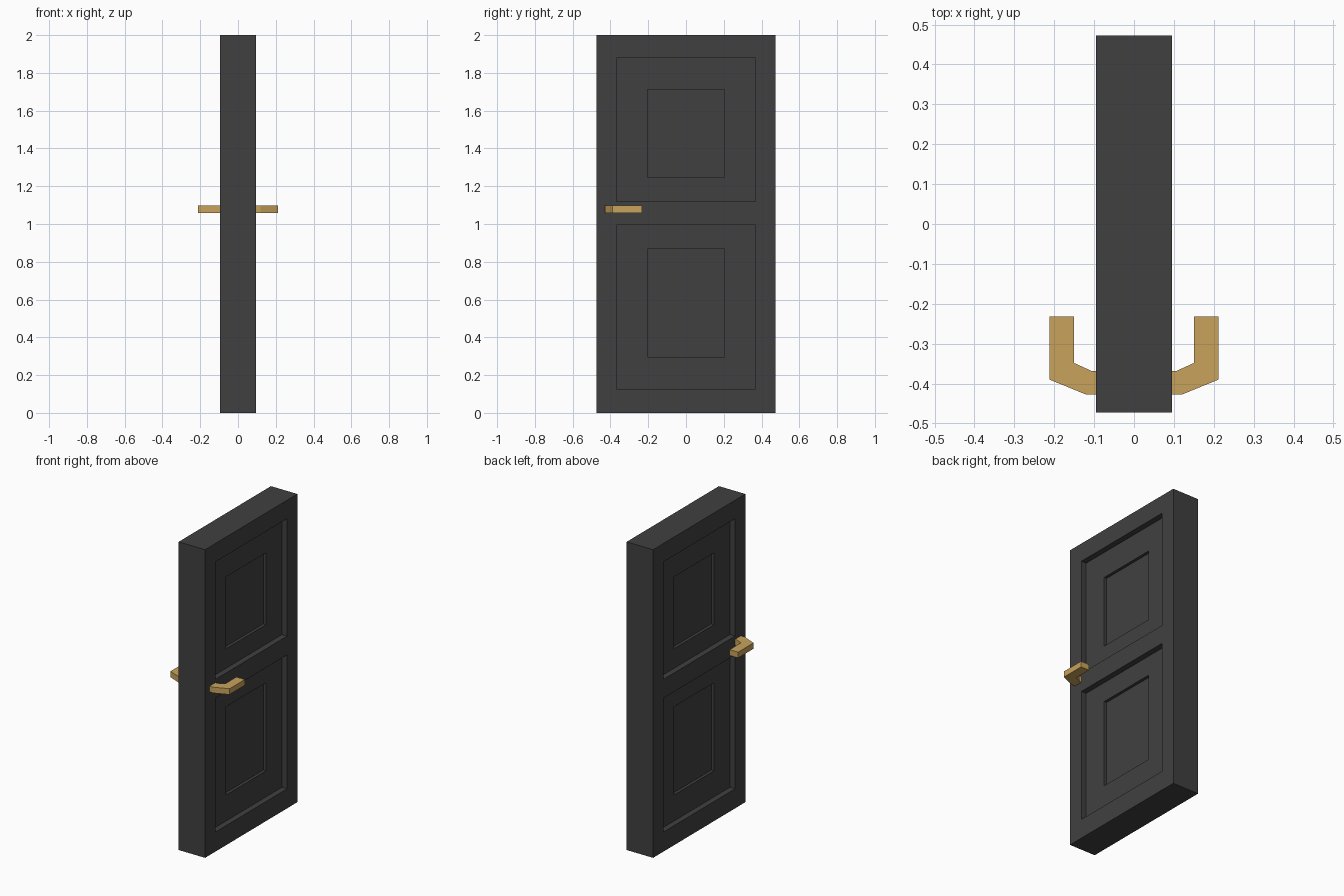
import bpy, bmesh
from mathutils import Matrix, Vector

if "Cube" in bpy.data.objects:
    bpy.data.objects.remove(bpy.data.objects["Cube"])


def material(name, rgb):
    m = bpy.data.materials.new(name)
    m.diffuse_color = (*rgb, 1)
    m.use_nodes = True
    m.node_tree.nodes["Principled BSDF"].inputs["Base Color"].default_value = m.diffuse_color
    return m


charcoal = material("charcoal paint", (0.051, 0.051, 0.051))
brass = material("brass", (0.578, 0.366, 0.107))


def make_object(name, bm, mat):
    bmesh.ops.recalc_face_normals(bm, faces=bm.faces)
    mesh = bpy.data.meshes.new(name)
    bm.to_mesh(mesh)
    bm.free()
    mesh.materials.append(mat)
    obj = bpy.data.objects.new(name, mesh)
    bpy.context.collection.objects.link(obj)
    return obj


def add_box(bm, lo, hi):
    lo, hi = Vector(lo), Vector(hi)
    bmesh.ops.create_cube(bm, size=1, matrix=Matrix.Translation((lo + hi) / 2)
                          @ Matrix.Diagonal((*(hi - lo), 1)))


HALF_T, HALF_W, HEIGHT = 0.095, 0.473, 2.0

# Door slab
bm = bmesh.new()
add_box(bm, (-HALF_T, -HALF_W, 0), (HALF_T, HALF_W, HEIGHT))
door = make_object("door_slab", bm, charcoal)

# Stepped panel recesses on both faces: half width, depth, z ranges
steps = [
    (0.368, 0.037, [(0.127, 0.996), (1.118, 1.880)]),
    (0.204, 0.056, [(0.296, 0.868), (1.245, 1.711)]),
]
for half_w, depth, ranges in steps:
    bm = bmesh.new()
    for z0, z1 in ranges:
        for x0, x1 in ((HALF_T - depth, 0.2), (-0.2, depth - HALF_T)):
            add_box(bm, (x0, -half_w, z0), (x1, half_w, z1))
    cutter = make_object("recess_cutter", bm, charcoal)
    cutter.hide_render = True
    mod = door.modifiers.new("recess", 'BOOLEAN')
    mod.operation = 'DIFFERENCE'
    mod.solver = 'EXACT'
    mod.object = cutter
    bpy.context.view_layer.objects.active = door
    bpy.ops.object.modifier_apply(modifier=mod.name)
    bpy.data.objects.remove(cutter)

# Bent lever handles, one per face
profile = [(0.09, -0.428), (0.119, -0.428), (0.212, -0.390), (0.212, -0.232),
           (0.151, -0.232), (0.151, -0.348), (0.107, -0.368), (0.09, -0.368)]
for name, side in (("right_handle", 1), ("left_handle", -1)):
    bm = bmesh.new()
    face = bm.faces.new([bm.verts.new((side * x, y, 1.059)) for x, y in profile])
    ext = bmesh.ops.extrude_face_region(bm, geom=[face], use_keep_orig=True)
    top = [v for v in ext["geom"] if isinstance(v, bmesh.types.BMVert)]
    bmesh.ops.translate(bm, verts=top, vec=(0, 0, 0.038))
    make_object(name, bm, brass)
